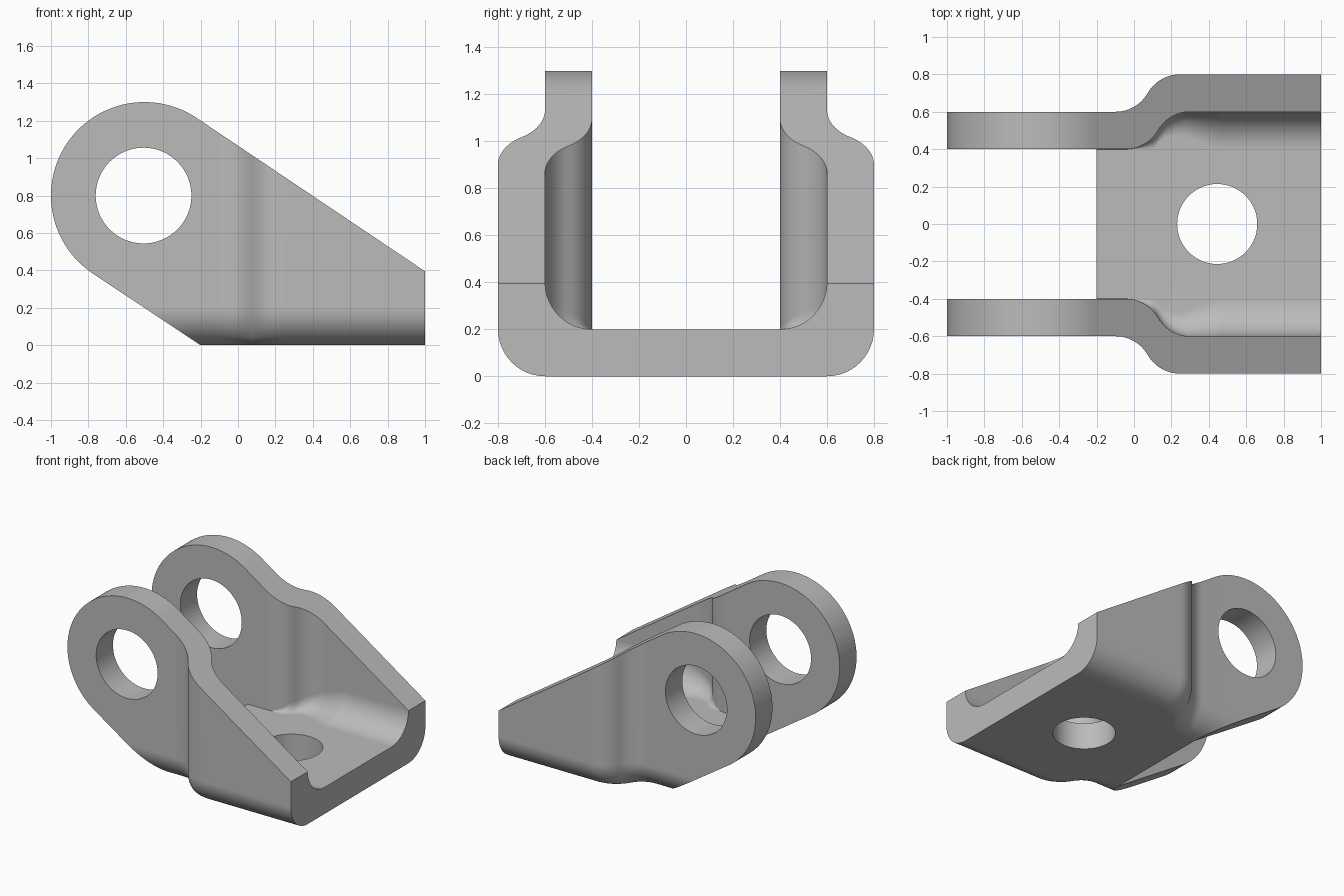
import bpy, bmesh, math

cube = bpy.data.objects.get("Cube")
if cube:
    bpy.data.objects.remove(cube, do_unlink=True)

WALL = 0.2            # plate thickness and bend radius
TOP = 1.5             # uncut wall height
BEND = 0.2 * math.sqrt(3)


def loft(name, rings):
    """Solid through matching closed rings, capped at both ends."""
    bm = bmesh.new()
    loops = [[bm.verts.new(p) for p in ring] for ring in rings]
    n = len(loops[0])
    for a, b in zip(loops, loops[1:]):
        for i in range(n):
            j = (i + 1) % n
            bm.faces.new((a[i], a[j], b[j], b[i]))
    bm.faces.new(loops[0])
    bm.faces.new(reversed(loops[-1]))
    bmesh.ops.recalc_face_normals(bm, faces=bm.faces)
    mesh = bpy.data.meshes.new(name)
    bm.to_mesh(mesh)
    bm.free()
    obj = bpy.data.objects.new(name, mesh)
    bpy.context.collection.objects.link(obj)
    return obj


def arc(cx, cy, r, start, end, steps):
    angles = [math.radians(start + (end - start) * i / steps) for i in range(steps + 1)]
    return [(cx + r * math.cos(a), cy + r * math.sin(a)) for a in angles]


def joggle(x, start):
    """Sideways shift of a wall: two tangent arcs."""
    u = x - start
    if u <= 0:
        return 0.0
    if u < BEND / 2:
        return WALL - math.sqrt(WALL ** 2 - u * u)
    if u < BEND:
        return math.sqrt(WALL ** 2 - (BEND - u) ** 2)
    return WALL


def section(x):
    """U-shaped channel section at x."""
    outer = 0.6 + joggle(x, -0.1)
    inner = 0.4 + joggle(x, -0.045)
    grow = WALL * min(1, max(0, x) / 0.45) ** 0.8
    r = max(0.002, min(inner - 0.4, grow))
    out = [(outer, TOP)] + arc(outer - WALL, WALL, WALL, 0, -90, 12)
    ins = arc(inner - r, WALL + r, r, -90, 0, 12) + [(inner, TOP)]
    mirror = lambda pts: [(-y, z) for y, z in reversed(pts)]
    return [(x, y, z) for y, z in out + mirror(out) + mirror(ins) + ins]


def apply(obj, mod):
    bpy.context.view_layer.objects.active = obj
    bpy.ops.object.modifier_apply(modifier=mod.name)


def boolean(obj, cutter, operation):
    cutter.hide_render = True
    mod = obj.modifiers.new("cut", 'BOOLEAN')
    mod.operation = operation
    mod.solver = 'EXACT'
    mod.object = cutter
    apply(obj, mod)
    bpy.data.objects.remove(cutter, do_unlink=True)


# Channel with joggled side walls
stations = [-1.1, -0.3] + [-0.1 + 0.0125 * i for i in range(46)] + [1.1]
bracket = loft("clevis_bracket", [section(x) for x in stations])

# Side outline: round lug, sloping edges, flat foot
tilt = math.degrees(math.atan2(3, 2))
outline = arc(-0.5, 0.8, 0.5, tilt, tilt + 180, 64)
outline += [(-0.2, 0), (-0.2, -0.1), (1, -0.1), (1, 0.395)]
side = loft("side_cutter", [[(x, y, z) for x, z in outline] for y in (-1, 1)])
boolean(bracket, side, 'INTERSECT')

# Open the floor between the lugs
gap = [(-1.2, -0.4003), (-0.2, -0.4003), (-0.2, 0.4003), (-1.2, 0.4003)]
boolean(bracket, loft("gap_cutter", [[(x, y, z) for x, y in gap] for z in (-0.2, 1.6)]),
        'DIFFERENCE')

# Pin holes through both lugs
pin = arc(-0.505, 0.8, 0.256, 0, 360, 64)[:-1]
boolean(bracket, loft("pin_cutter", [[(x, y, z) for x, z in pin] for y in (-1, 1)]),
        'DIFFERENCE')

# Bolt hole through the floor
bolt = arc(0.445, 0, 0.214, 0, 360, 64)[:-1]
boolean(bracket, loft("bolt_cutter", [[(x, y, z) for x, y in bolt] for z in (-0.1, 0.3)]),
        'DIFFERENCE')

# Grey metal
metal = bpy.data.materials.new("grey_metal")
metal.use_nodes = True
grey = (0.5, 0.5, 0.5, 1)
metal.diffuse_color = grey
metal.node_tree.nodes["Principled BSDF"].inputs["Base Color"].default_value = grey
bracket.data.materials.clear()
bracket.data.materials.append(metal)
for face in bracket.data.polygons:
    face.material_index = 0

# Smooth bends with crisp edges
bpy.ops.object.select_all(action='DESELECT')
bracket.select_set(True)
bpy.context.view_layer.objects.active = bracket
bpy.ops.object.shade_smooth_by_angle(angle=math.radians(30))
normals = bracket.modifiers.new("even_normals", 'WEIGHTED_NORMAL')
normals.keep_sharp = True
